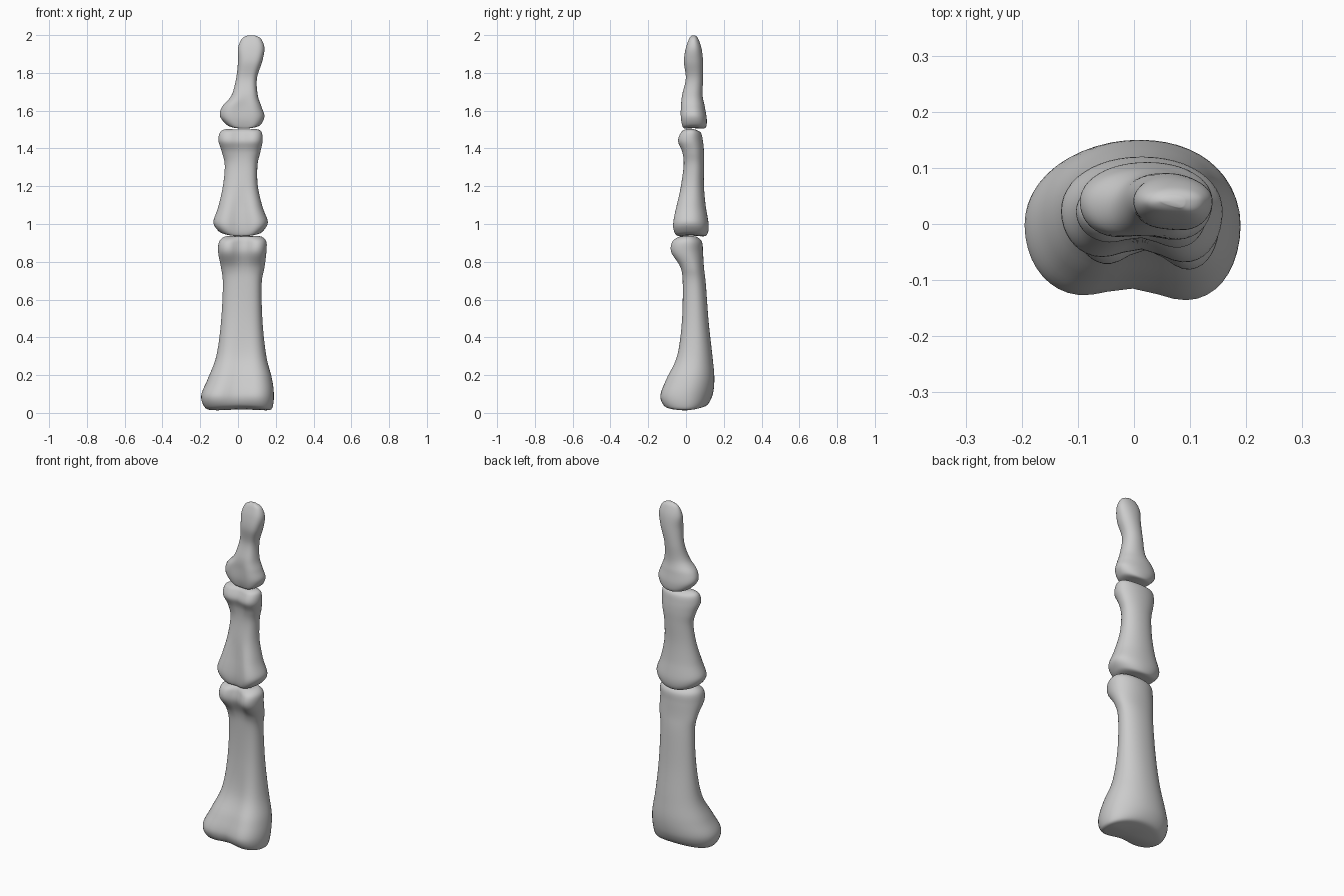
import bpy
import bmesh
import math

if "Cube" in bpy.data.objects:
    bpy.data.objects.remove(bpy.data.objects["Cube"], do_unlink=True)

SIDES = 48
STEPS = 6

bone_grey = bpy.data.materials.new("bone_grey")
bone_grey.use_nodes = True
colour = (0.6, 0.6, 0.6, 1)
bone_grey.diffuse_color = colour
bone_grey.node_tree.nodes["Principled BSDF"].inputs["Base Color"].default_value = colour


def spline(a, b, c, d, t):
    """Smooth curve between b and c."""
    return b + 0.5 * t * (c - a + t * (2 * a - 5 * b + 4 * c - d + t * (3 * (b - c) + d - a)))


def smooth_rows(rows):
    """Fill in cross-sections between the given ones."""
    result = []
    last = len(rows) - 1
    for i in range(last):
        four = [rows[min(max(k, 0), last)] for k in range(i - 1, i + 3)]
        for step in range(STEPS):
            result.append([spline(*column, step / STEPS) for column in zip(*four)])
    result.append(rows[last])
    return result


def power(value, exponent):
    return math.copysign(abs(value) ** exponent, value)


def make_bone(name, rows, sag, dip, skew):
    """Loft a bone; sag and dip shape the middle of its lower and upper joint faces."""
    bottom, top = rows[0][0], rows[-1][0]
    bm = bmesh.new()
    rings = []
    widest = max(row[2] - row[1] for row in rows) / 2
    for z, x0, x1, y0, y1, groove in smooth_rows(rows):
        cx, cy = (x0 + x1) / 2, (y0 + y1) / 2
        rx, ry = (x1 - x0) / 2, (y1 - y0) / 2
        low = max(0, 1 - (z - bottom) / 0.1)
        high = max(0, 1 - (top - z) / 0.1)
        ring = []
        for i in range(SIDES):
            angle = math.tau * i / SIDES
            c, s = math.cos(angle), math.sin(angle)
            front = max(0, -s)
            # Palm side is squarer than the rounded back
            exponent = 2 / (2.1 + 0.7 * front)
            u, v = power(c, exponent), power(s, exponent)
            x = cx + rx * u
            y = cy + ry * v + front * (groove * math.exp(-(u / 0.4) ** 2) - skew * u)
            across = max(0, 1 - ((x - cx) / widest) ** 2)
            ring.append(bm.verts.new((x, y, z + (low * sag + high * dip) * across)))
        rings.append(ring)
    # Side walls
    for lower, upper in zip(rings, rings[1:]):
        for i in range(SIDES):
            j = (i + 1) % SIDES
            bm.faces.new((lower[i], lower[j], upper[j], upper[i]))
    # Joint faces
    for ring in (rings[0], rings[-1]):
        pole = bm.verts.new(sum((v.co for v in ring), ring[0].co * 0) / SIDES)
        for i in range(SIDES):
            bm.faces.new((ring[i], ring[(i + 1) % SIDES], pole))
    bmesh.ops.recalc_face_normals(bm, faces=bm.faces)
    for face in bm.faces:
        face.smooth = True
    mesh = bpy.data.meshes.new(name)
    bm.to_mesh(mesh)
    bm.free()
    mesh.materials.append(bone_grey)
    bone = bpy.data.objects.new(name, mesh)
    bpy.context.collection.objects.link(bone)


# Each cross-section: height, right, left, front, back, depth of the front groove
make_bone("lower_finger_bone", [
    (0.0, -0.11, 0.15, -0.07, 0.06, 0.01),
    (0.02, -0.17, 0.18, -0.12, 0.11, 0.02),
    (0.09, -0.195, 0.19, -0.145, 0.14, 0.03),
    (0.18, -0.16, 0.18, -0.11, 0.15, 0.02),
    (0.3, -0.115, 0.15, -0.05, 0.14, 0.01),
    (0.48, -0.09, 0.13, -0.02, 0.12, 0),
    (0.68, -0.08, 0.125, -0.015, 0.105, 0),
    (0.77, -0.09, 0.14, -0.03, 0.095, 0.01),
    (0.85, -0.105, 0.15, -0.085, 0.09, 0.04),
    (0.91, -0.1, 0.15, -0.08, 0.085, 0.04),
    (0.94, -0.07, 0.125, -0.04, 0.06, 0.01),
    (0.945, -0.03, 0.09, -0.01, 0.04, 0)], 0.025, -0.01, 0.01)

make_bone("middle_finger_bone", [
    (0.965, -0.05, 0.09, -0.03, 0.08, 0.01),
    (0.97, -0.1, 0.13, -0.06, 0.11, 0.02),
    (1.01, -0.13, 0.158, -0.075, 0.12, 0.03),
    (1.09, -0.105, 0.13, -0.055, 0.105, 0.02),
    (1.2, -0.08, 0.105, -0.025, 0.095, 0),
    (1.31, -0.07, 0.103, -0.01, 0.095, 0),
    (1.38, -0.085, 0.118, -0.02, 0.095, 0.01),
    (1.44, -0.103, 0.13, -0.045, 0.09, 0.02),
    (1.49, -0.095, 0.125, -0.03, 0.08, 0.02),
    (1.51, -0.065, 0.1, -0.005, 0.055, 0.01),
    (1.512, -0.03, 0.07, 0.01, 0.04, 0)], -0.03, -0.012, 0.01)

make_bone("fingertip_bone", [
    (1.53, -0.02, 0.08, 0, 0.08, 0),
    (1.535, -0.06, 0.12, -0.02, 0.105, 0.01),
    (1.57, -0.095, 0.14, -0.03, 0.11, 0.01),
    (1.62, -0.085, 0.125, -0.03, 0.1, 0.01),
    (1.68, -0.035, 0.105, -0.02, 0.088, 0),
    (1.77, -0.01, 0.1, 0, 0.09, 0),
    (1.86, 0, 0.128, -0.01, 0.09, 0),
    (1.93, 0, 0.14, 0, 0.082, 0),
    (1.98, 0.02, 0.122, 0.018, 0.065, 0),
    (1.998, 0.05, 0.09, 0.032, 0.05, 0)], -0.025, 0, 0.006)
